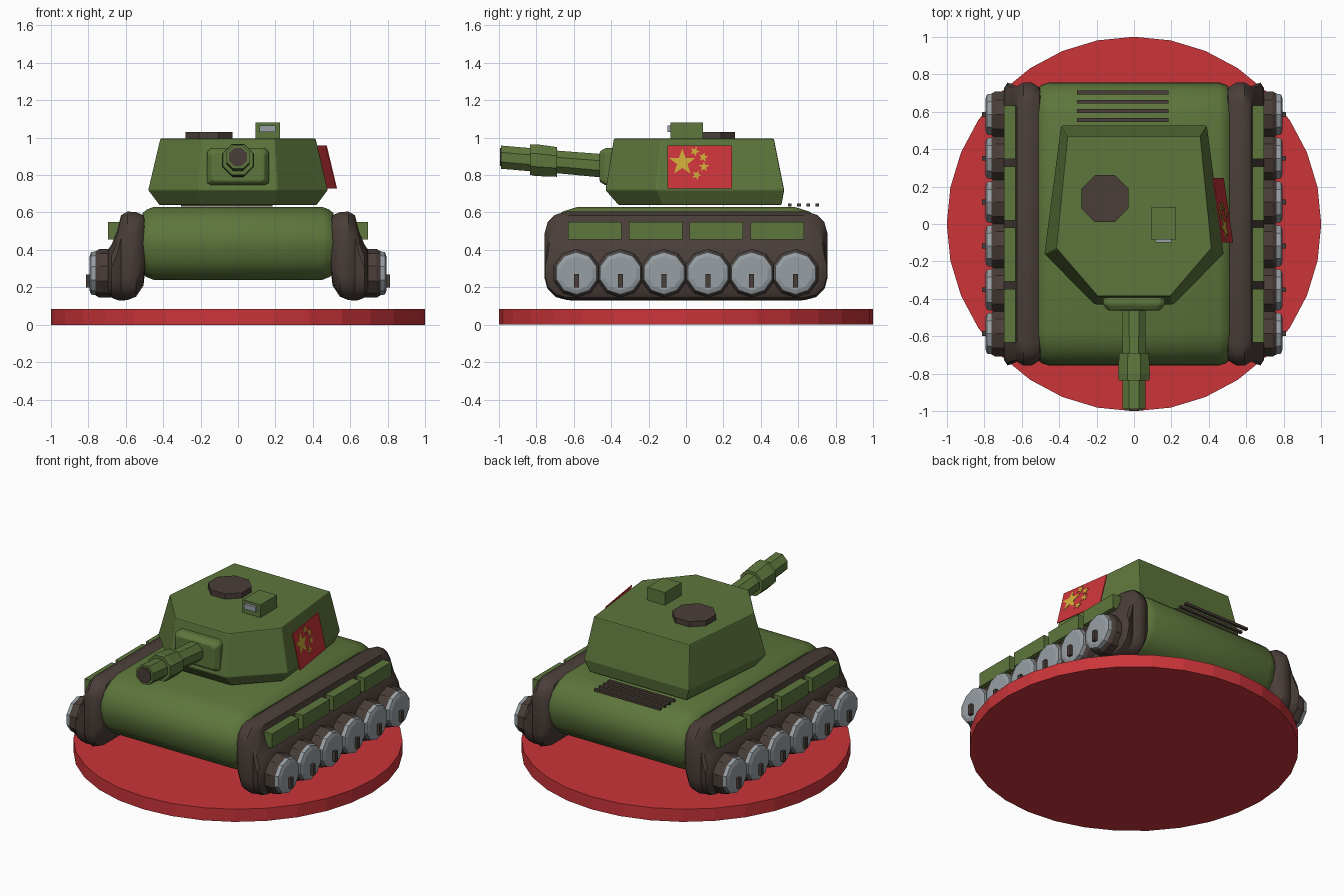
import bpy
import bmesh
from math import sin, cos, pi, radians

old = bpy.data.objects.get("Cube")
if old:
    bpy.data.objects.remove(old, do_unlink=True)


def material(name, rgb):
    m = bpy.data.materials.new(name)
    m.use_nodes = True
    m.diffuse_color = (*rgb, 1)
    m.node_tree.nodes["Principled BSDF"].inputs["Base Color"].default_value = (*rgb, 1)
    return m


green = material("olive green", (0.11, 0.18, 0.045))
brown = material("dark brown", (0.068, 0.048, 0.04))
red = material("red", (0.6, 0.035, 0.042))
grey = material("steel grey", (0.31, 0.345, 0.37))
yellow = material("yellow", (0.62, 0.42, 0.04))


def loft(name, rings, mat, smooth=0, bevel=0):
    """Skin a list of equal-length point rings and cap both ends."""
    bm = bmesh.new()
    rows = [[bm.verts.new(p) for p in ring] for ring in rings]
    n = len(rows[0])
    for a, b in zip(rows, rows[1:]):
        for i in range(n):
            j = (i + 1) % n
            bm.faces.new((a[i], a[j], b[j], b[i]))
    bm.faces.new(rows[0][::-1])
    bm.faces.new(rows[-1])
    bmesh.ops.recalc_face_normals(bm, faces=bm.faces)
    mesh = bpy.data.meshes.new(name)
    bm.to_mesh(mesh)
    bm.free()
    mesh.materials.append(mat)
    ob = bpy.data.objects.new(name, mesh)
    bpy.context.collection.objects.link(ob)
    if bevel:
        mod = ob.modifiers.new("Bevel", "BEVEL")
        mod.width = bevel
        mod.segments = 2
    if smooth:
        bpy.ops.object.select_all(action="DESELECT")
        ob.select_set(True)
        bpy.context.view_layer.objects.active = ob
        bpy.ops.object.shade_smooth_by_angle(angle=radians(smooth))
    return ob


def box(name, x, y, z, mat, bevel=0):
    rings = [[(x[0], y[0], h), (x[1], y[0], h), (x[1], y[1], h), (x[0], y[1], h)] for h in z]
    return loft(name, rings, mat, bevel=bevel)


def lathe(name, axis, stations, n, mat, smooth=0):
    """Stations are (x, y, z, radius) ring centres along the axis."""
    rings = []
    for x, y, z, r in stations:
        ring = []
        for i in range(n):
            a = 2 * pi * (i + 0.5) / n
            u, v = r * cos(a), r * sin(a)
            ring.append({"x": (x, y + u, z + v), "y": (x + u, y, z + v),
                         "z": (x + u, y + v, z)}[axis])
        rings.append(ring)
    return loft(name, rings, mat, smooth)


def rounded(x, y, z0, z1, r):
    """Rounded rectangle in the side plane at a given x."""
    ring = []
    for k, (sy, cz) in enumerate([(1, z1 - r), (-1, z1 - r), (-1, z0 + r), (1, z0 + r)]):
        for step in range(4):
            a = pi / 2 * (k + step / 3)
            ring.append((x, sy * (y - r) + r * cos(a), cz + r * sin(a)))
    return ring


# Display base
base = lathe("base_disc", "z", [(0, 0, 0, 1), (0, 0, 0.085, 1)], 32, red)
base.rotation_euler.z = pi / 32

# Hull: rounded nose and tail, chamfered sides
half = [(0.58, 0.63), (0.66, 0.605), (0.72, 0.555), (0.75, 0.49),
        (0.757, 0.435), (0.735, 0.34), (0.69, 0.275), (0.61, 0.24)]
profile = [(-y, z) for y, z in half] + half[::-1]
hull = []
for x, s in [(-0.51, 0.82), (-0.49, 0.92), (-0.45, 1), (0.45, 1), (0.49, 0.92), (0.51, 0.82)]:
    hull.append([(x, y * (0.8 + 0.2 * s), 0.435 + (z - 0.435) * s) for y, z in profile])
loft("hull", hull, green, 35)

# Running gear on both sides
track = [(0.49, 0.70, 0.34, 0.55, 0.08), (0.505, 0.73, 0.21, 0.585, 0.1),
         (0.545, 0.755, 0.15, 0.602, 0.11), (0.59, 0.757, 0.132, 0.605, 0.12),
         (0.625, 0.735, 0.13, 0.585, 0.12), (0.645, 0.745, 0.132, 0.50, 0.12),
         (0.675, 0.755, 0.145, 0.43, 0.12), (0.695, 0.725, 0.18, 0.40, 0.1)]
for side, s in (("left", 1), ("right", -1)):
    loft(side + "_track", [rounded(s * x, y, a, b, r) for x, y, a, b, r in track], brown, 35)
    for i in range(6):
        y = (i - 2.5) * 0.234
        lathe(f"{side}_wheel_{i + 1}", "x",
              [(s * 0.66, y, 0.275, 0.13), (s * 0.74, y, 0.275, 0.13),
               (s * 0.765, y, 0.275, 0.115)], 10, brown)
        lathe(f"{side}_wheel_cap_{i + 1}", "x",
              [(s * 0.76, y, 0.275, 0.117), (s * 0.785, y, 0.275, 0.113),
               (s * 0.793, y, 0.275, 0.09)], 10, grey)
        box(f"{side}_wheel_peg_{i + 1}", (s * 0.78, s * 0.813),
            (y - 0.013, y + 0.013), (0.2, 0.27), brown)
    for i in range(4):
        y = (i - 1.5) * 0.326
        box(f"{side}_fender_box_{i + 1}", (s * 0.61, s * 0.695),
            (y - 0.143, y + 0.143), (0.455, 0.55), green)


# Turret: six-sided plan, widest low down
def plan(z, back, shoulder, front):
    right = [back, shoulder, front]
    return [(x, y, z) for x, y in right] + [(-x, y, z) for x, y in right[::-1]]


loft("turret", [
    plan(0.64, (0.36, 0.51), (0.42, -0.13), (0.20, -0.36)),
    plan(0.72, (0.39, 0.525), (0.48, -0.16), (0.21, -0.43)),
    plan(0.995, (0.355, 0.47), (0.415, -0.13), (0.195, -0.385))], green, bevel=0.006)

# Gun mantlet and slightly raised barrel
mantlet = []
for y, w, h in [(-0.36, 0.165, 0.1), (-0.43, 0.165, 0.1), (-0.462, 0.14, 0.08)]:
    mantlet.append([(-w, y, 0.845 - h * 0.9), (-w * 0.85, y, 0.845 - h), (w * 0.85, y, 0.845 - h),
                    (w, y, 0.845 - h * 0.9), (w, y, 0.845 + h * 0.8), (w * 0.85, y, 0.845 + h),
                    (-w * 0.85, y, 0.845 + h), (-w, y, 0.845 + h * 0.8)])
loft("mantlet", mantlet, green, bevel=0.008)


def barrel(name, stations, mat):
    lathe(name, "y", [(0, y, 0.85 - (y + 0.45) * 0.085, r) for y, r in stations], 8, mat)


barrel("gun_barrel", [(-0.42, 0.068), (-0.72, 0.065)], green)
barrel("muzzle_collar", [(-0.69, 0.086), (-0.80, 0.092), (-0.835, 0.088)], green)
barrel("muzzle", [(-0.82, 0.067), (-0.988, 0.067)], green)
barrel("muzzle_bore", [(-0.98, 0.052), (-0.995, 0.052)], brown)

# Roof fittings
lathe("hatch", "z", [(-0.155, 0.135, 0.98, 0.136), (-0.155, 0.135, 1.03, 0.136)], 8, brown)
box("periscope", (0.093, 0.225), (-0.083, 0.09), (0.98, 1.08), green)
box("periscope_glass", (0.115, 0.2), (-0.1, -0.08), (1.03, 1.065), grey)

# Engine grille bars
for i in range(4):
    y = 0.555 + i * 0.049
    box(f"grille_bar_{i + 1}", (-0.305, 0.185), (y - 0.01, y + 0.01), (0.632, 0.648), brown)


# Flag panel leaning along the turret's left side
def on_flag(y, z, out):
    return (0.475 + out + (0.955 - z) * 0.24 - (y + 0.1) * 0.145, y, z)


def flag_plate(name, outline, low, high, mat):
    loft(name, [[on_flag(y, z, out) for y, z in outline] for out in (low, high)], mat)


flag_plate("flag_panel", [(-0.098, 0.727), (0.247, 0.727), (0.247, 0.957), (-0.098, 0.957)],
           -0.006, 0, red)
stars = [(-0.02, 0.868, 0.074, 0), (0.047, 0.927, 0.028, 0.4), (0.093, 0.896, 0.028, 0.2),
         (0.096, 0.844, 0.028, 0), (0.057, 0.8, 0.028, 0.4)]
for i, (y, z, size, turn) in enumerate(stars):
    outline = []
    for k in range(10):
        r = size * (0.4 if k % 2 else 1)
        a = turn + k * pi / 5
        outline.append((y + r * sin(a), z + r * cos(a)))
    flag_plate(f"flag_star_{i + 1}", outline, -0.002, 0.003, yellow)
